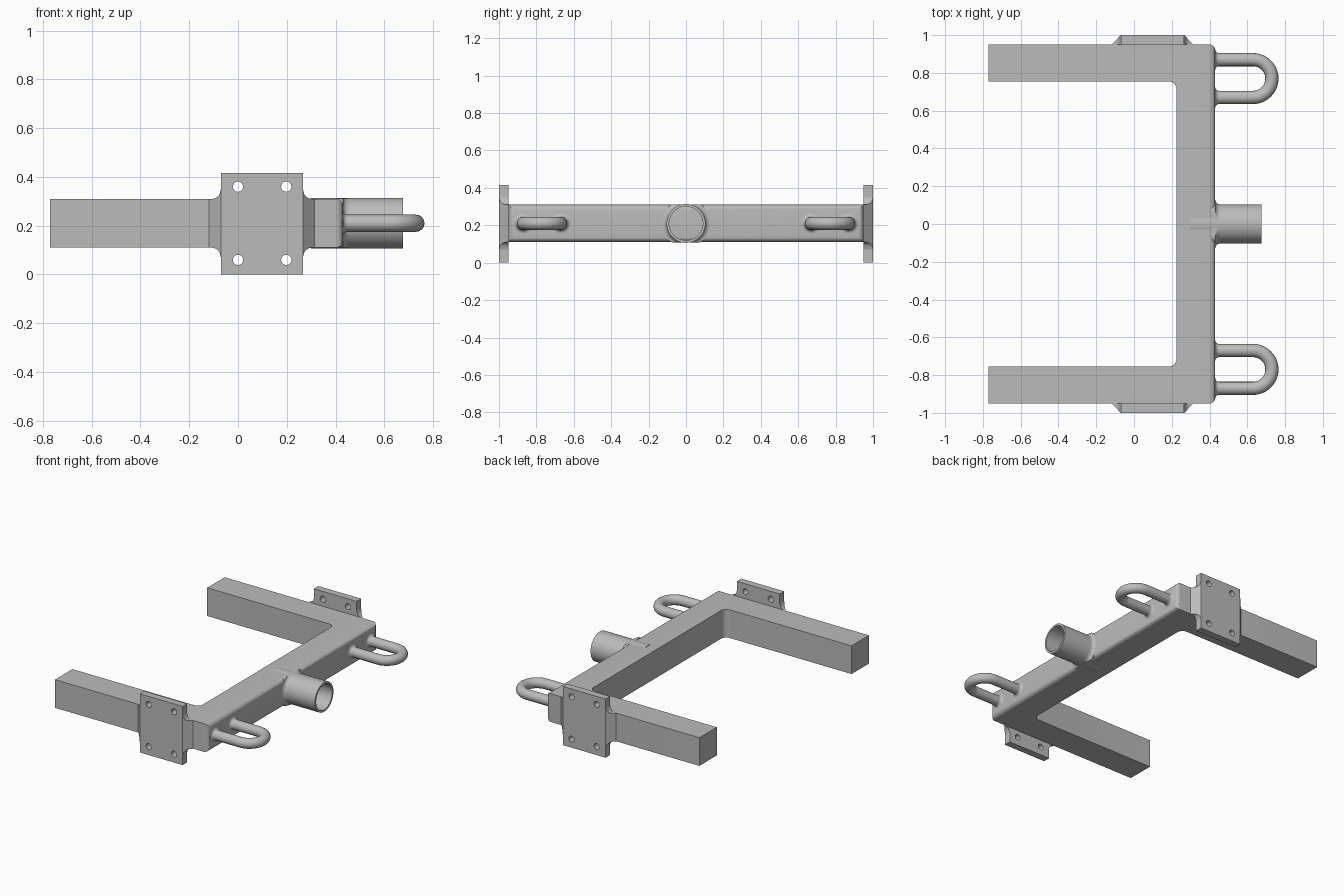
import bpy, bmesh, math

if "Cube" in bpy.data.objects:
    bpy.data.objects.remove(bpy.data.objects["Cube"], do_unlink=True)

# Single steel colour
steel = bpy.data.materials.new("steel grey")
steel.use_nodes = True
colour = (0.5, 0.5, 0.5, 1)
steel.diffuse_color = colour
steel.node_tree.nodes["Principled BSDF"].inputs["Base Color"].default_value = colour

MID = 0.21     # height of the frame centre line
HALF = 0.1     # half the beam thickness
SIDE = 0.95    # outer face of the arms
FACE = 0.43    # outer face of the crossbar


def finish(ob, smooth=True):
    ob.data.materials.clear()
    ob.data.materials.append(steel)
    bpy.ops.object.select_all(action="DESELECT")
    ob.select_set(True)
    bpy.context.view_layer.objects.active = ob
    if ob.type == "CURVE":
        bpy.ops.object.convert(target="MESH")
    if smooth:
        bpy.ops.object.shade_smooth_by_angle(angle=math.radians(35))


def add_object(name, data):
    ob = bpy.data.objects.new(name, data)
    bpy.context.collection.objects.link(ob)
    return ob


def from_bmesh(name, bm):
    bmesh.ops.recalc_face_normals(bm, faces=bm.faces)
    mesh = bpy.data.meshes.new(name)
    bm.to_mesh(mesh)
    bm.free()
    finish(add_object(name, mesh))


def turned_on_x(name, profile, y, segments=48, limit=1.0):
    """Rings of (x, radius) around the x direction, with height limited."""
    bm = bmesh.new()
    rings = []
    for x, r in profile:
        ring = []
        for i in range(segments):
            a = math.tau * i / segments
            z = max(-limit, min(limit, r * math.sin(a)))
            ring.append(bm.verts.new((x, y + r * math.cos(a), MID + z)))
        rings.append(ring)
    for a, b in zip(rings, rings[1:]):
        for i in range(segments):
            j = (i + 1) % segments
            bm.faces.new((a[i], a[j], b[j], b[i]))
    from_bmesh(name, bm)


def flare(r, fillet):
    """Concave fillet profile where a round part leaves the crossbar."""
    pts = [(FACE - 0.02, r + fillet)]
    for i in range(7):
        a = math.pi / 2 * i / 6
        pts.append((FACE + fillet * (1 - math.cos(a)), r + fillet * (1 - math.sin(a))))
    return pts


# U-shaped frame with rounded outer edges and filleted inner corners
outline = [(-0.77, -SIDE), (FACE, -SIDE), (FACE, SIDE), (-0.77, SIDE),
           (-0.77, 0.755), (0.225, 0.755), (0.225, -0.755), (-0.77, -0.755)]
bm = bmesh.new()
base = bm.faces.new([bm.verts.new((x, y, MID - HALF)) for x, y in outline])
top = bmesh.ops.extrude_face_region(bm, geom=[base])["geom"]
bmesh.ops.translate(bm, vec=(0, 0, 2 * HALF),
                    verts=[v for v in top if isinstance(v, bmesh.types.BMVert)])
inner = [e for e in bm.edges if all(abs(v.co.x - 0.225) < 0.001 for v in e.verts)
         and abs(e.verts[0].co.z - e.verts[1].co.z) > 0.1]
bmesh.ops.bevel(bm, geom=inner, offset=0.04, segments=6, profile=0.5, affect="EDGES")
outer = [e for e in bm.edges if all(abs(v.co.x - FACE) < 0.001 for v in e.verts)]
bmesh.ops.bevel(bm, geom=outer, offset=0.03, segments=5, profile=0.5, affect="EDGES")
from_bmesh("frame", bm)

# Hollow socket tube in the middle of the crossbar
turned_on_x("socket_tube", [(0.3, 0), (0.3, 0.104), (0.676, 0.104), (0.676, 0.09),
                            (FACE - 0.01, 0.09)], 0, 64)
turned_on_x("socket_fillet", flare(0.104, 0.025), 0, 64, limit=0.102)


def plate(name, s):
    """Bolted plate with four through holes."""
    cu = bpy.data.curves.new(name, "CURVE")
    cu.dimensions = "2D"
    cu.fill_mode = "BOTH"
    cu.extrude = 0.025
    loops = [[(-0.07, 0), (0.266, 0), (0.266, 0.416), (-0.07, 0.416)]]
    for cx in (0, 0.198):
        for cz in (0.06, 0.36):
            loops.append([(cx + 0.021 * math.cos(math.tau * i / 24),
                           cz + 0.021 * math.sin(math.tau * i / 24)) for i in range(24)])
    for pts in loops:
        sp = cu.splines.new("POLY")
        sp.points.add(len(pts) - 1)
        for p, (x, z) in zip(sp.points, pts):
            p.co = (x, z, 0, 1)
        sp.use_cyclic_u = True
    ob = add_object(name, cu)
    ob.rotation_euler.x = math.pi / 2
    ob.location.y = s * 0.975
    finish(ob)


def gusset(name, s, x_plate, direction):
    """Sloping wedge from the arm to the plate edge, flared at the plate."""
    bm = bmesh.new()
    cols = []
    for i in range(9):
        t = i / 8
        u = max(0, (t - 0.2) / 0.8)
        h = HALF + 0.04 * (1 - math.sqrt(1 - u * u))
        x = x_plate + direction * 0.048 * (1 - t)
        y = SIDE + 0.05 * t
        cols.append([bm.verts.new((x, s * yy, MID + z))
                     for yy, z in ((SIDE, -h), (y, -h), (y, h), (SIDE, h))])
    for a, b in zip(cols, cols[1:]):
        for k in range(4):
            bm.faces.new((a[k], a[(k + 1) % 4], b[(k + 1) % 4], b[k]))
    bmesh.ops.remove_doubles(bm, verts=bm.verts, dist=0.0001)
    from_bmesh(name, bm)


def rod_loop(name, y):
    """U-bent rod handle with filleted feet."""
    cu = bpy.data.curves.new(name, "CURVE")
    cu.dimensions = "3D"
    cu.bevel_depth = 0.035
    cu.bevel_resolution = 6
    pts = [(0.4, y - 0.1)]
    for i in range(25):
        a = -math.pi / 2 + math.pi * i / 24
        pts.append((0.63 + 0.1 * math.cos(a), y + 0.1 * math.sin(a)))
    pts.append((0.4, y + 0.1))
    sp = cu.splines.new("POLY")
    sp.points.add(len(pts) - 1)
    for p, (px, py) in zip(sp.points, pts):
        p.co = (px, py, MID, 1)
    finish(add_object(name, cu))
    for label, dy in (("a", -0.1), ("b", 0.1)):
        turned_on_x(name + "_foot_" + label, flare(0.035, 0.02), y + dy, 24)


# Mirrored parts on both arms
for side, s in (("front", -1), ("back", 1)):
    plate(side + "_plate", s)
    gusset(side + "_gusset_inner", s, -0.07, -1)
    gusset(side + "_gusset_outer", s, 0.266, 1)
    rod_loop(side + "_rod_loop", s * 0.77)
